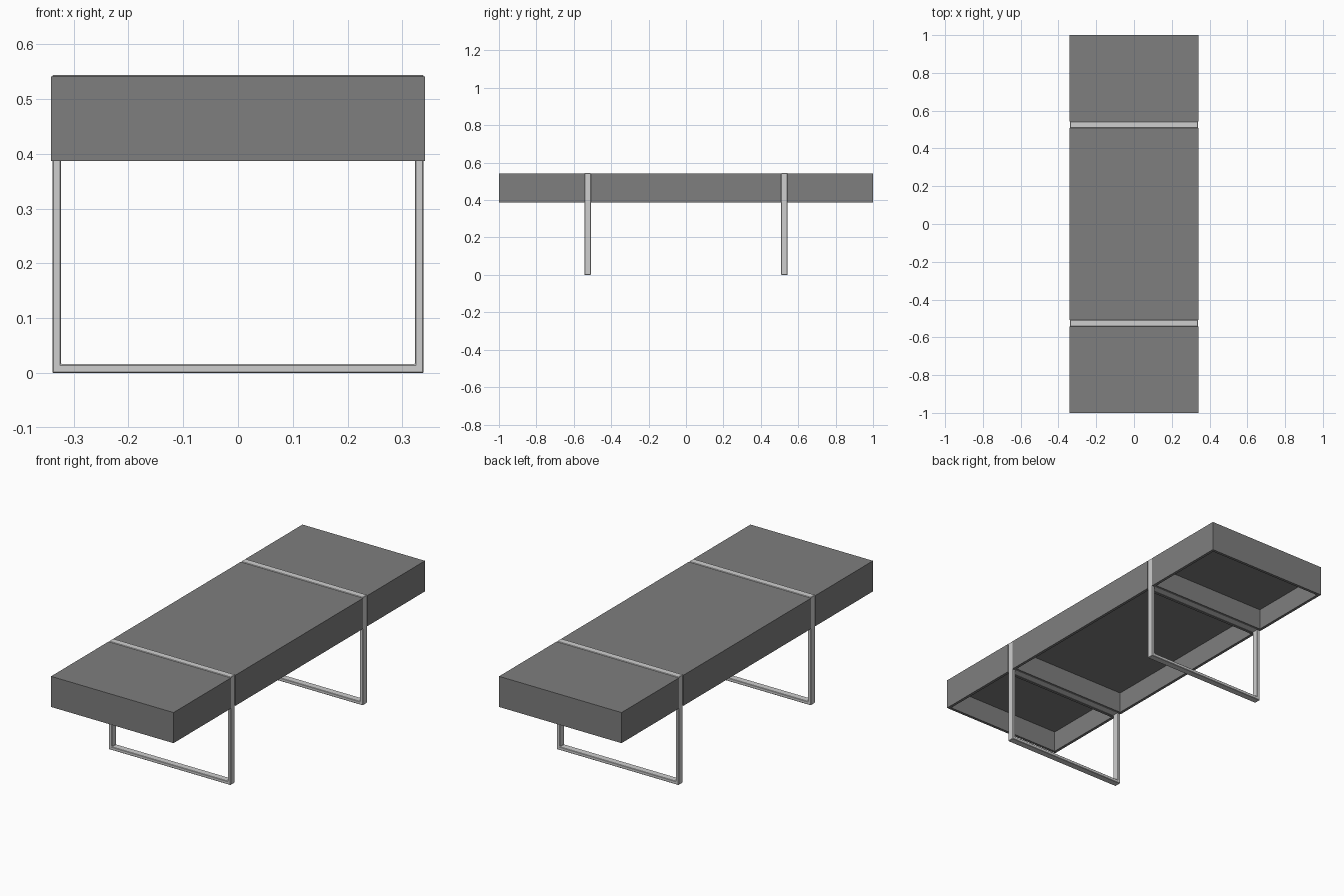
import bpy, bmesh

if "Cube" in bpy.data.objects:
    bpy.data.objects.remove(bpy.data.objects["Cube"])


def material(name, rgb):
    m = bpy.data.materials.new(name)
    m.diffuse_color = (*rgb, 1)
    m.use_nodes = True
    m.node_tree.nodes["Principled BSDF"].inputs["Base Color"].default_value = m.diffuse_color
    return m


CUSHION = material("dark grey upholstery", (0.21, 0.21, 0.21))
METAL = material("light grey metal", (0.62, 0.62, 0.62))

HALF_X = 0.341            # half width of the bench
Z0, Z1 = 0.387, 0.541     # underside and top of the seat
BAR_IN, BAR_OUT = 0.508, 0.543   # frame extent along y
BAR = 0.016               # thickness of the frame bars


def finish(name, bm, mat):
    bmesh.ops.recalc_face_normals(bm, faces=bm.faces)
    mesh = bpy.data.meshes.new(name)
    bm.to_mesh(mesh)
    bm.free()
    mesh.materials.append(mat)
    ob = bpy.data.objects.new(name, mesh)
    bpy.context.collection.objects.link(ob)
    return ob


def box(bm, x0, x1, y0, y1, z0, z1):
    verts = bmesh.ops.create_cube(bm, size=1)["verts"]
    for v in verts:
        v.co.x = x1 if v.co.x > 0 else x0
        v.co.y = y1 if v.co.y > 0 else y0
        v.co.z = z1 if v.co.z > 0 else z0
    return verts


# Seat section: a box with its underside inset and pushed up into a hollow
def seat_section(name, y0, y1, rim=0.02, depth=0.107):
    bm = bmesh.new()
    box(bm, -HALF_X, HALF_X, y0, y1, Z0, Z1)
    bm.normal_update()
    under = min(bm.faces, key=lambda f: f.calc_center_median().z)
    bmesh.ops.inset_region(bm, faces=[under], thickness=rim)
    top = bmesh.ops.extrude_discrete_faces(bm, faces=[under])["faces"][0]
    for v in top.verts:
        v.co.z += depth
    return finish(name, bm, CUSHION)


seat_section("front_seat", -1.0, -BAR_OUT)
seat_section("middle_seat", -BAR_IN, BAR_IN)
seat_section("back_seat", BAR_OUT, 1.0)


# Leg frame: a closed rectangular loop of flat bar set in the seat gap
def leg_frame(name, y0, y1, x=0.339, z0=0.0, z1=0.544):
    bm = bmesh.new()

    def loop(y, inset):
        a, lo, hi = x - inset, z0 + inset, z1 - inset
        return [bm.verts.new((px, y, pz))
                for px, pz in ((-a, lo), (a, lo), (a, hi), (-a, hi))]

    rings = [loop(y0, 0), loop(y1, 0), loop(y1, BAR), loop(y0, BAR)]
    for r in range(4):
        a, b = rings[r], rings[(r + 1) % 4]
        for i in range(4):
            j = (i + 1) % 4
            bm.faces.new((a[i], a[j], b[j], b[i]))
    ob = finish(name, bm, METAL)
    bevel = ob.modifiers.new("soft edges", "BEVEL")
    bevel.width = 0.002
    bevel.segments = 1


for label, s in (("front", -1), ("back", 1)):
    ys = sorted((s * BAR_IN, s * BAR_OUT))
    leg_frame(label + "_leg_frame", *ys)
    # Cross bar closing the gap at the underside of the seat
    bm = bmesh.new()
    box(bm, -0.324, 0.324, ys[0], ys[1], Z0 + 0.002, Z0 + 0.002 + BAR)
    finish(label + "_cross_bar", bm, METAL)
